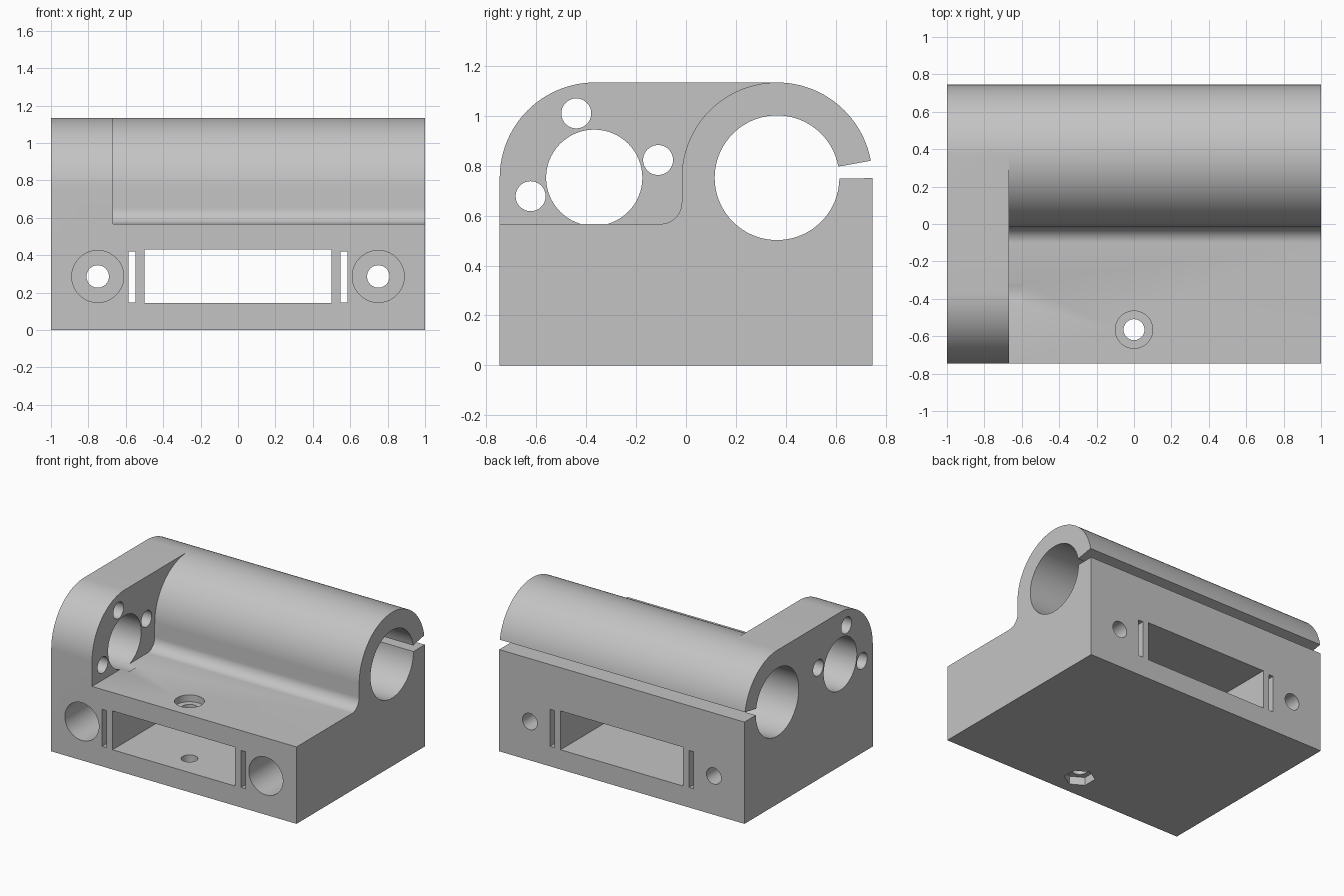
import bpy, bmesh
from math import radians, cos, sin

if "Cube" in bpy.data.objects:
    bpy.data.objects.remove(bpy.data.objects["Cube"], do_unlink=True)

grey = bpy.data.materials.new("matte grey")
grey.use_nodes = True
colour = (0.55, 0.55, 0.55, 1)
grey.diffuse_color = colour
grey.node_tree.nodes["Principled BSDF"].inputs["Base Color"].default_value = colour

HALF_Y, AXIS_Z, ROD_Y = 0.747, 0.752, 0.365
TUBE_R, BORE_R, FLOOR_Z, FLANGE_X = 0.382, 0.25, 0.567, -0.667
OUT = 1.2  # cutters run past the body to here


def arc(u, v, r, start, end, steps=32):
    angles = [radians(start + (end - start) * i / steps) for i in range(steps + 1)]
    return [(u + r * cos(a), v + r * sin(a)) for a in angles]


def circle(u, v, r, sides=64, turn=0):
    return arc(u, v, r, turn, turn + 360, sides)[:-1]


def box(u0, u1, v0, v1):
    return [(u0, v0), (u1, v0), (u1, v1), (u0, v1)]


def prism(name, outline, axis, start, end):
    """Extrude a closed outline along x, y or z."""
    place = {"x": lambda u, v, t: (t, u, v),
             "y": lambda u, v, t: (u, t, v),
             "z": lambda u, v, t: (u, v, t)}[axis]
    bm = bmesh.new()
    a = [bm.verts.new(place(u, v, start)) for u, v in outline]
    b = [bm.verts.new(place(u, v, end)) for u, v in outline]
    bm.faces.new(a)
    bm.faces.new(b[::-1])
    for i in range(len(a)):
        j = (i + 1) % len(a)
        bm.faces.new((a[i], b[i], b[j], a[j]))
    bmesh.ops.recalc_face_normals(bm, faces=bm.faces)
    mesh = bpy.data.meshes.new(name)
    bm.to_mesh(mesh)
    bm.free()
    mesh.materials.append(grey)
    obj = bpy.data.objects.new(name, mesh)
    bpy.context.collection.objects.link(obj)
    return obj


# Full-length body with split clamp bore in its profile
outline = [(-HALF_Y, 0), (HALF_Y, 0), (HALF_Y, 0.75)]
outline += arc(ROD_Y, AXIS_Z, BORE_R, 359.5, 10.3, 80)
outline += arc(ROD_Y, AXIS_Z, TUBE_R, 10.3, 90)
outline += arc(-ROD_Y, AXIS_Z, TUBE_R, 90, 180)
body = prism("carriage_body", outline, "x", -1, 1)

# Space in front of the tube, leaving the end flange
wall_y, fillet = ROD_Y - TUBE_R, 0.085
notch = [(-OUT, FLOOR_Z)]
notch += arc(wall_y - fillet, FLOOR_Z + fillet, fillet, -90, 0, 16)
notch += arc(ROD_Y, AXIS_Z, TUBE_R, 180, 90)
notch += [(ROD_Y, 1.4), (-OUT, 1.4)]
cutters = [prism("notch_cutter", notch, "x", FLANGE_X, OUT)]

# Flange holes: large opening and three screw holes
for y, z, r in [(-0.368, AXIS_Z, 0.193), (-0.44, 1.01, 0.06),
                (-0.623, 0.678, 0.06), (-0.112, 0.823, 0.06)]:
    cutters.append(prism("flange_hole_cutter", circle(y, z, r), "x", -OUT, -0.6))

# Window, strap slots and counterbored bolts, front to back
cutters.append(prism("window_cutter", box(-0.5, 0.5, 0.145, 0.431), "y", -OUT, OUT))
for side in (-1, 1):
    x = side * 0.567
    cutters.append(prism("slot_cutter", box(x - 0.019, x + 0.019, 0.147, 0.42), "y", -OUT, OUT))
    x = side * 0.75
    cutters.append(prism("bolt_cutter", circle(x, 0.286, 0.06), "y", -OUT, OUT))
    cutters.append(prism("counterbore_cutter", circle(x, 0.286, 0.139), "y", -OUT, 0.0))

# Vertical screw with head recess above and hexagonal nut pocket below
cutters.append(prism("screw_cutter", circle(0, -0.565, 0.056), "z", -OUT, OUT))
cutters.append(prism("head_cutter", circle(0, -0.565, 0.1), "z", FLOOR_Z - 0.05, OUT))
cutters.append(prism("nut_cutter", circle(0, -0.565, 0.105, 6, 30), "z", -OUT, 0.06))

bpy.context.view_layer.objects.active = body
body.select_set(True)
for cutter in cutters:
    cutter.hide_render = True
    cut = body.modifiers.new("cut", "BOOLEAN")
    cut.operation = "DIFFERENCE"
    cut.solver = "EXACT"
    cut.object = cutter
    bpy.ops.object.modifier_apply(modifier=cut.name)
    bpy.data.objects.remove(cutter, do_unlink=True)

bpy.ops.object.shade_smooth_by_angle(angle=radians(30))
